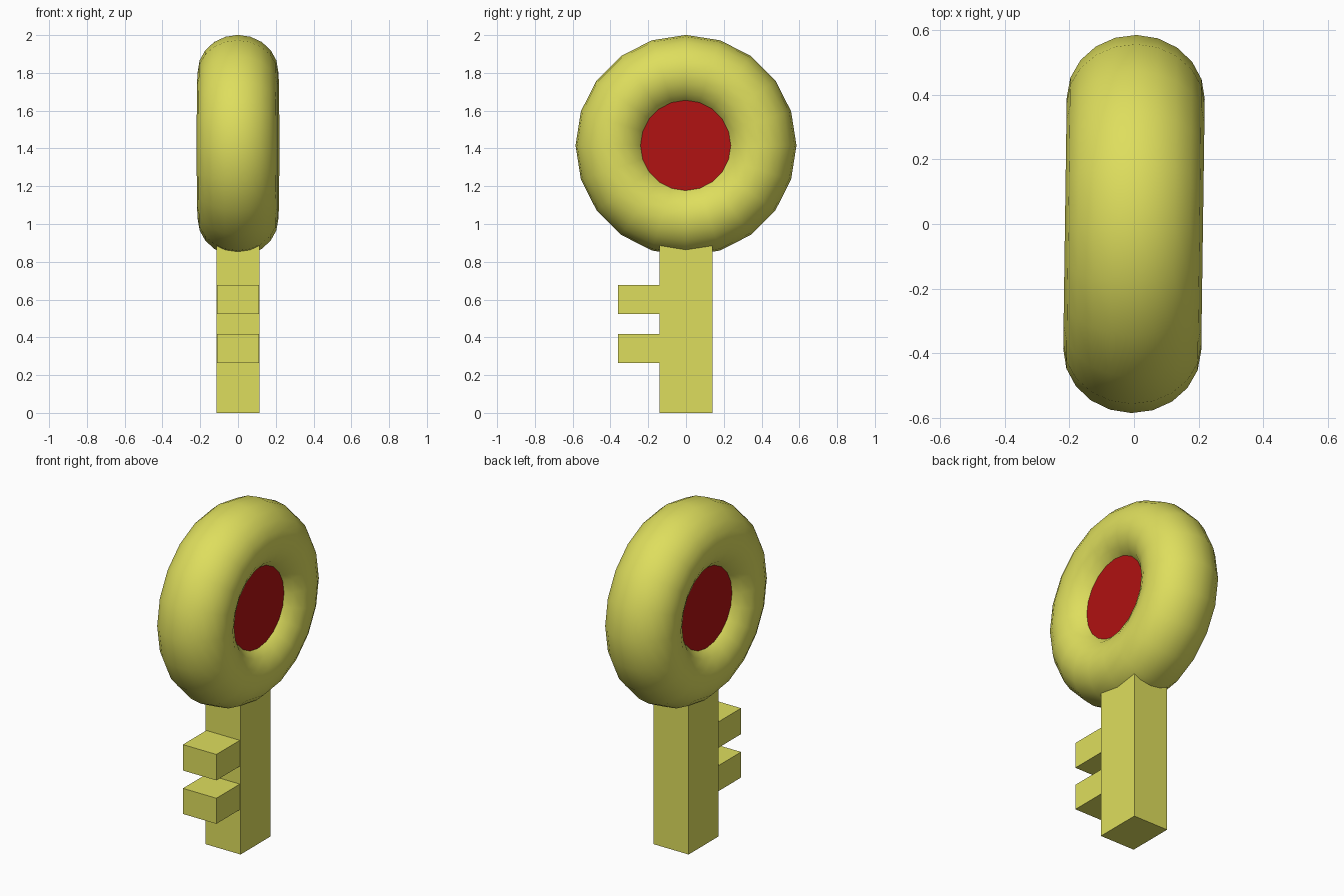
import bpy
from math import radians, pi

if "Cube" in bpy.data.objects:
    bpy.data.objects.remove(bpy.data.objects["Cube"])


def material(name, rgb):
    m = bpy.data.materials.new(name)
    m.diffuse_color = (*rgb, 1)
    m.use_nodes = True
    m.node_tree.nodes["Principled BSDF"].inputs["Base Color"].default_value = m.diffuse_color
    return m


GOLD = material("gold", (0.73, 0.73, 0.11))
RED = material("red", (0.44, 0.006, 0.006))


def finish(name, mat, smooth=None):
    ob = bpy.context.object
    ob.name = name
    ob.data.materials.append(mat)
    bpy.ops.object.transform_apply(location=False, rotation=True, scale=True)
    if smooth:
        bpy.ops.object.shade_smooth_by_angle(angle=radians(smooth))
    return ob


def box(name, x, y, z):
    bpy.ops.mesh.primitive_cube_add(size=1, location=[(a + b) / 2 for a, b in (x, y, z)])
    bpy.context.object.scale = [b - a for a, b in (x, y, z)]
    return finish(name, GOLD)


CENTRE = (0, 0, 1.416)
TURN = (0, pi / 2, radians(-0.8))

# Ring handle, slightly stretched across its thickness
bpy.ops.mesh.primitive_torus_add(major_radius=0.39, minor_radius=0.195, major_segments=20,
                                 minor_segments=20, location=CENTRE, rotation=TURN)
bpy.context.object.scale = (1, 1, 1.095)
finish("ring_handle", GOLD, 60)

# Gem filling the ring, its rim buried in the tube
bpy.ops.mesh.primitive_cylinder_add(vertices=32, radius=0.27, depth=0.266,
                                    location=(0, 0, 1.424), rotation=TURN)
finish("gem", RED, 30)

# Shaft, running up into the ring
box("shaft", (-0.115, 0.115), (-0.14, 0.14), (0, 0.98))

# Two teeth on one side
for i, z in enumerate(((0.265, 0.417), (0.523, 0.677))):
    box(f"tooth_{i + 1}", (-0.11, 0.11), (-0.36, -0.10), z)
